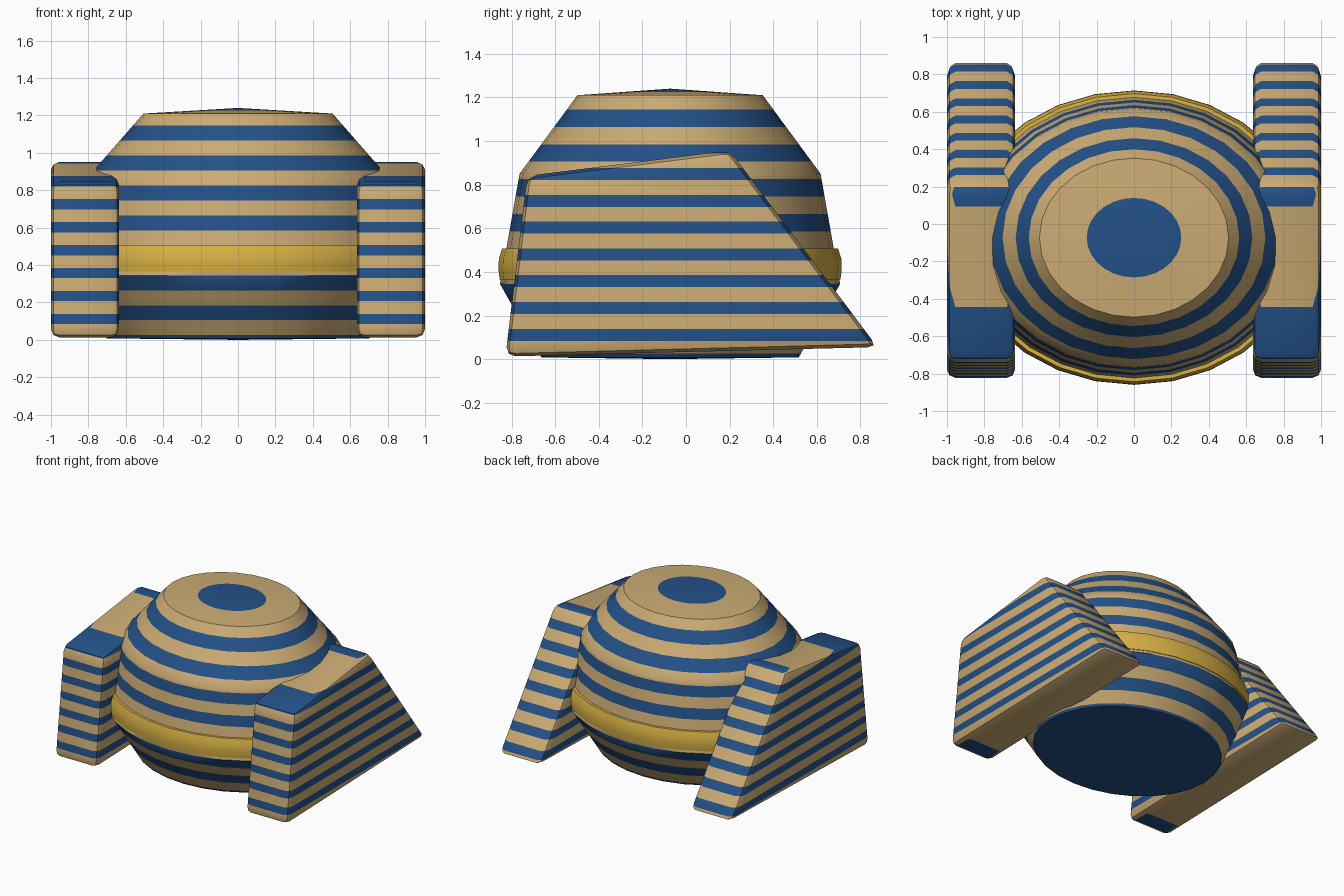
import bpy, bmesh, math
from mathutils import Vector

if "Cube" in bpy.data.objects:
    bpy.data.objects.remove(bpy.data.objects["Cube"])

CENTER_Y = -0.073   # axis of the round hull
STRETCH = 1.19      # hull is wider than deep
SEGMENTS = 28


def material(name, color):
    m = bpy.data.materials.new(name)
    m.diffuse_color = (*color, 1.0)
    m.use_nodes = True
    m.node_tree.nodes["Principled BSDF"].inputs["Base Color"].default_value = m.diffuse_color
    return m


TAN = material("tan", (0.60, 0.41, 0.175))
BLUE = material("dark_blue", (0.017, 0.082, 0.245))
GOLD = material("gold", (0.70, 0.45, 0.06))


def finish(bm, name, mats, angle=40):
    bmesh.ops.recalc_face_normals(bm, faces=bm.faces[:])
    mesh = bpy.data.meshes.new(name)
    bm.to_mesh(mesh)
    bm.free()
    for m in mats:
        mesh.materials.append(m)
    ob = bpy.data.objects.new(name, mesh)
    bpy.context.collection.objects.link(ob)
    bpy.ops.object.select_all(action='DESELECT')
    ob.select_set(True)
    bpy.context.view_layer.objects.active = ob
    bpy.ops.object.shade_smooth_by_angle(angle=math.radians(angle))
    return ob


def lathe(profile, closed=False):
    """Elliptical lathe of (radius, height) points; radius 0 makes a pole."""
    bm = bmesh.new()
    rings = []
    for r, z in profile:
        if r == 0:
            rings.append([bm.verts.new((0, CENTER_Y, z))] * SEGMENTS)
            continue
        ring = []
        for i in range(SEGMENTS):
            a = 2 * math.pi * i / SEGMENTS
            ring.append(bm.verts.new((r * STRETCH * math.cos(a),
                                      CENTER_Y + r * math.sin(a), z)))
        rings.append(ring)
    pairs = list(zip(rings, rings[1:]))
    if closed:
        pairs.append((rings[-1], rings[0]))
    for lo, hi in pairs:
        for i in range(SEGMENTS):
            j = (i + 1) % SEGMENTS
            corners = list(dict.fromkeys((lo[i], lo[j], hi[j], hi[i])))
            bm.faces.new(corners)
    return bm


def stripe(bm, start, width, period):
    """Cut the mesh at stripe heights; material 1 inside each stripe."""
    for k in range(-1, 12):
        for z in (start + k * period, start + k * period + width):
            bmesh.ops.bisect_plane(
                bm, geom=bm.verts[:] + bm.edges[:] + bm.faces[:], dist=1e-5,
                plane_co=Vector((0, 0, z)), plane_no=Vector((0, 0, 1)))
    for f in bm.faces:
        z = f.calc_center_median().z
        f.material_index = 1 if (z - start) % period < width else 0


# Striped round hull
hull = lathe([(0, 0.0), (0.59, 0.008), (0.78, 0.345), (0.75, 0.51),
              (0.69, 0.85), (0.425, 1.21), (0, 1.24)])
stripe(hull, 0.105, 0.08, 0.16)
finish(hull, "hull", [TAN, BLUE])

# Gold belt around the hull
belt = lathe([(0.73, 0.365), (0.781, 0.365), (0.787, 0.41), (0.785, 0.46),
              (0.77, 0.508), (0.73, 0.508)], closed=True)
finish(belt, "belt", [GOLD], 50)

# Striped side pods: bevelled wedge profile (y, z)
POD = [(-0.828, 0.012), (-0.728, 0.84), (0.20, 0.957), (0.878, 0.055)]
for side, name in ((1, "right_pod"), (-1, "left_pod")):
    bm = bmesh.new()
    inner = [bm.verts.new((side * 0.635, y, z)) for y, z in POD]
    outer = [bm.verts.new((side * 1.0, y, z)) for y, z in POD]
    bm.faces.new(inner)
    bm.faces.new(outer)
    for i in range(4):
        j = (i + 1) % 4
        bm.faces.new((inner[i], inner[j], outer[j], outer[i]))
    bmesh.ops.recalc_face_normals(bm, faces=bm.faces[:])
    bmesh.ops.bevel(bm, geom=bm.edges[:], offset=0.045, segments=2,
                    profile=0.5, affect='EDGES', clamp_overlap=True)
    stripe(bm, 0.084, 0.055, 0.1228)
    finish(bm, name, [TAN, BLUE], 30)
